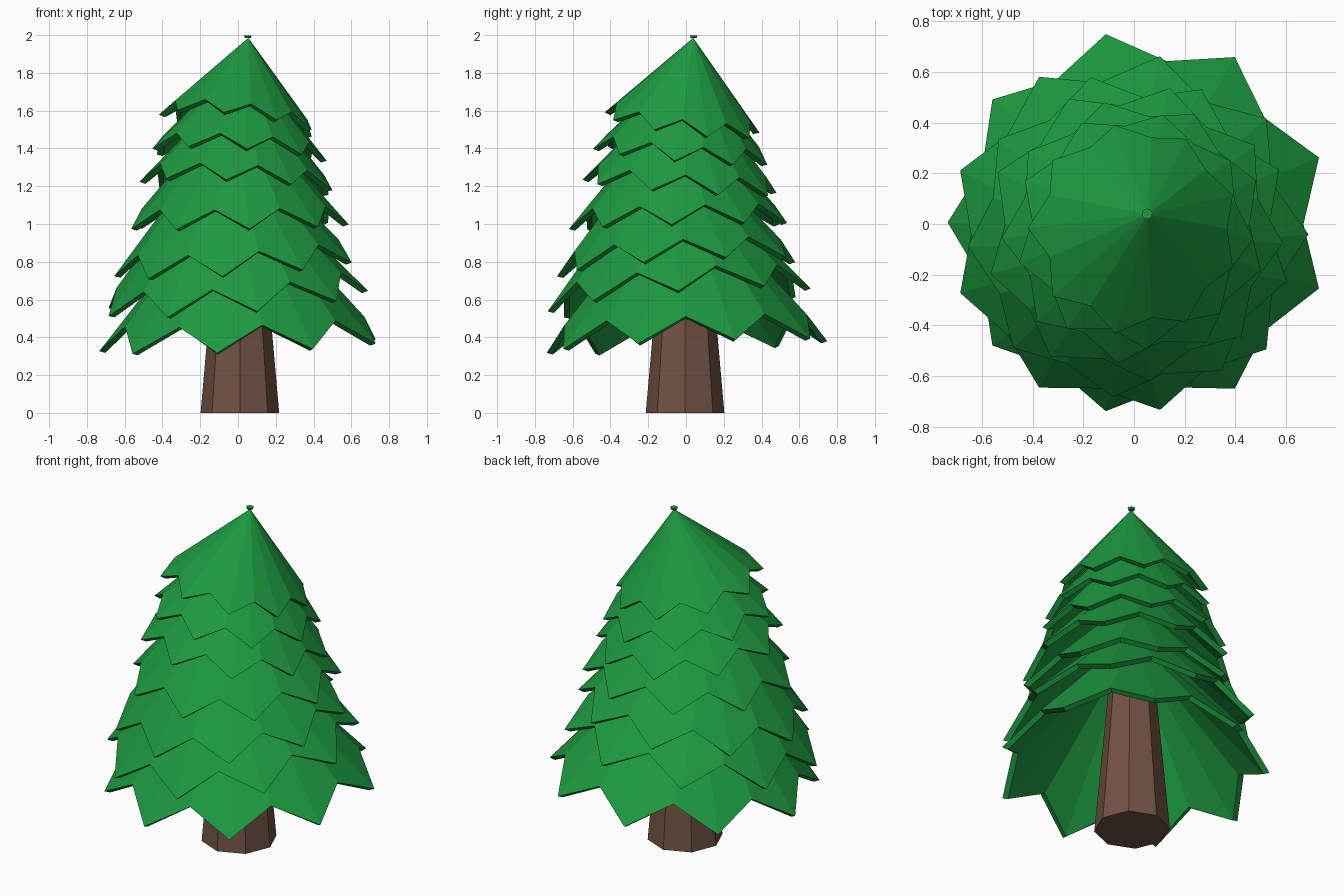
import bpy, bmesh, math
from mathutils import Matrix

if "Cube" in bpy.data.objects:
    bpy.data.objects.remove(bpy.data.objects["Cube"])


def material(name, rgb):
    m = bpy.data.materials.new(name)
    m.diffuse_color = (*rgb, 1)
    m.use_nodes = True
    m.node_tree.nodes["Principled BSDF"].inputs["Base Color"].default_value = m.diffuse_color
    return m


green = material("needles", (0.012, 0.32, 0.05))
brown = material("bark", (0.165, 0.085, 0.056))
TIPS = 9


def add_object(name, bm, mat):
    bmesh.ops.recalc_face_normals(bm, faces=bm.faces)
    me = bpy.data.meshes.new(name)
    bm.to_mesh(me)
    bm.free()
    me.materials.append(mat)
    ob = bpy.data.objects.new(name, me)
    bpy.context.collection.objects.link(ob)
    return ob


def tier(name, x, y, z, r, height, angle, right_up, back_up):
    """Zigzag-edged hollow cone; tilt in degrees raises its right / back rim."""
    bm = bmesh.new()
    shells = []
    for k in (0, 1):                      # outer shell, then inner shell
        ring = []
        for i in range(TIPS * 2):
            a = math.radians(angle) + math.pi * i / TIPS
            rr, h = (r, 0) if i % 2 == 0 else (r * 0.865, height * 0.15)
            rr -= k * 0.032
            h -= k * 0.01
            ring.append(bm.verts.new((rr * math.cos(a), rr * math.sin(a), h)))
        apex = bm.verts.new((0, 0, height - k * 0.05))
        shells.append((ring, apex))
    (ro, ao), (ri, ai) = shells
    n = TIPS * 2
    for i in range(n):
        j = (i + 1) % n
        bm.faces.new((ro[i], ro[j], ao))
        bm.faces.new((ri[j], ri[i], ai))
        bm.faces.new((ro[j], ro[i], ri[i], ri[j]))
    m = (Matrix.Translation((x, y, z))
         @ Matrix.Rotation(math.radians(back_up), 4, 'X')
         @ Matrix.Rotation(math.radians(-right_up), 4, 'Y'))
    bm.transform(m)
    add_object(name, bm, green)


# foliage tiers, bottom to top: x, y, rim z, radius, height, tip angle, tilts
TIERS = [
    (0.02, 0.005, 0.353, 0.755, 0.90, 260, 2.0, 2.4),
    (-0.02, -0.035, 0.588, 0.71, 0.84, 280, 4.7, 5.0),
    (-0.015, -0.045, 0.768, 0.643, 0.76, 264, 3.7, 3.7),
    (0.0, -0.035, 0.988, 0.588, 0.68, 276, 1.0, 1.5),
    (0.0, -0.03, 1.195, 0.523, 0.60, 263, -3.0, -4.0),
    (0.0, -0.025, 1.36, 0.472, 0.535, 276, -3.5, -5.0),
    (-0.002, -0.022, 1.528, 0.42, 0.465, 260, -7.0, -7.5),
]
for i, t in enumerate(TIERS):
    tier(f"foliage_tier_{i + 1}", *t)

# small flat bud at the top
bm = bmesh.new()
bmesh.ops.create_cone(bm, cap_ends=True, segments=9, radius1=0.016, radius2=0.021,
                      depth=0.012, matrix=Matrix.Translation((0.052, 0.04, 1.992)))
add_object("top_bud", bm, green)

# tapered eight-sided trunk
bm = bmesh.new()
bmesh.ops.create_cone(bm, cap_ends=True, segments=8, radius1=0.208, radius2=0.12,
                      depth=1.0, matrix=Matrix.Translation((0.01, -0.005, 0.5)))
add_object("trunk", bm, brown)
